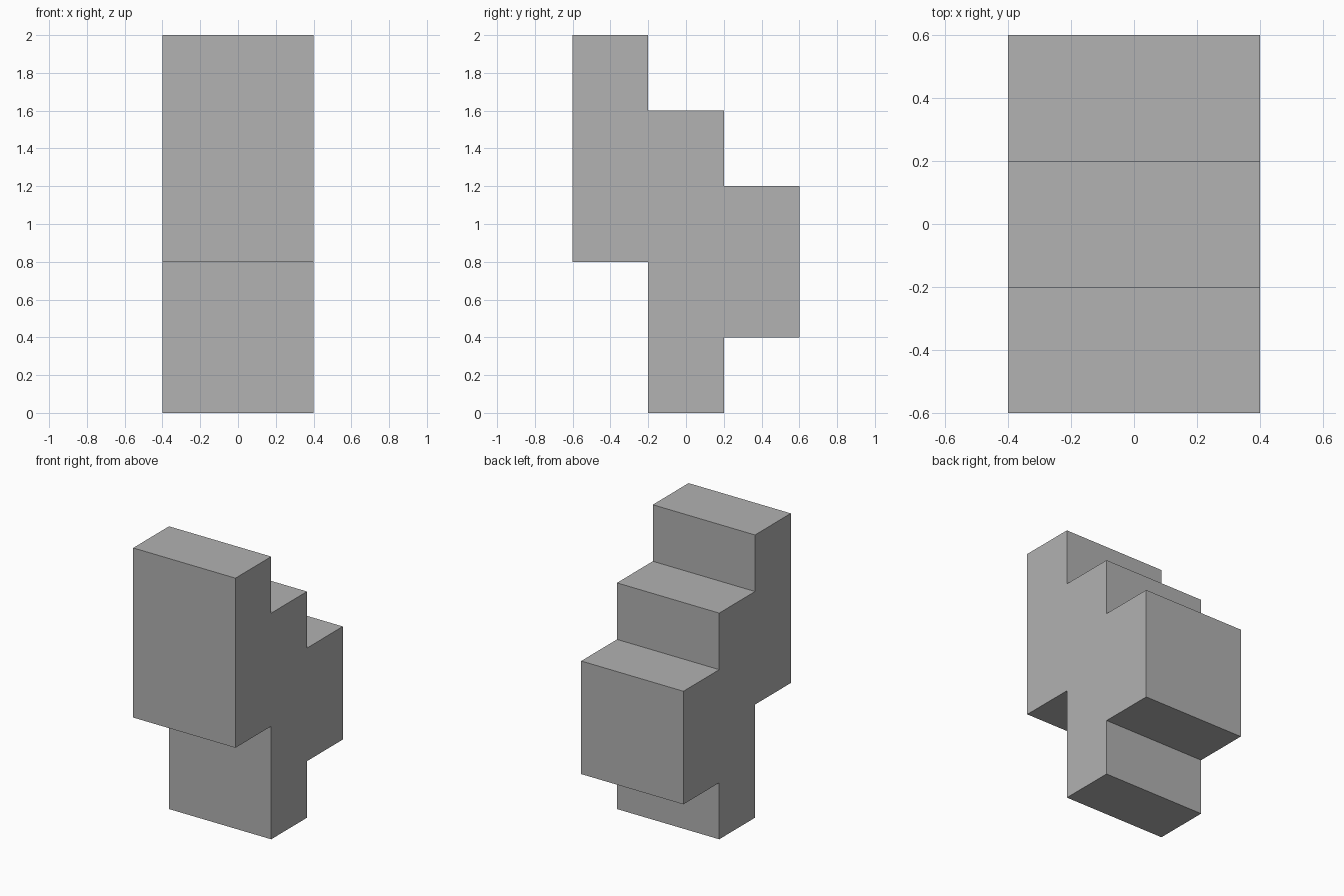
import bpy
import bmesh

cube = bpy.data.objects.get("Cube")
if cube:
    bpy.data.objects.remove(cube, do_unlink=True)

HALF_WIDTH = 0.4

# Plain grey
grey = bpy.data.materials.new("plain_grey")
grey.use_nodes = True
colour = (0.445, 0.445, 0.445, 1)
grey.diffuse_color = colour
grey.node_tree.nodes["Principled BSDF"].inputs["Base Color"].default_value = colour

# Side outline (y, z) of the stepped block
outline = [
    (-0.2, 0), (0.2, 0), (0.2, 0.4), (0.6, 0.4), (0.6, 1.2), (0.2, 1.2),
    (0.2, 1.6), (-0.2, 1.6), (-0.2, 2), (-0.6, 2), (-0.6, 0.8), (-0.2, 0.8),
]

# Extrude the outline across the width
bm = bmesh.new()
side = bm.faces.new([bm.verts.new((-HALF_WIDTH, y, z)) for y, z in outline])
result = bmesh.ops.extrude_face_region(bm, geom=[side], use_keep_orig=True)
moved = [g for g in result["geom"] if isinstance(g, bmesh.types.BMVert)]
bmesh.ops.translate(bm, verts=moved, vec=(2 * HALF_WIDTH, 0, 0))
bmesh.ops.recalc_face_normals(bm, faces=bm.faces)

mesh = bpy.data.meshes.new("stepped_block")
bm.to_mesh(mesh)
bm.free()
mesh.materials.append(grey)
block = bpy.data.objects.new("stepped_block", mesh)
bpy.context.collection.objects.link(block)
